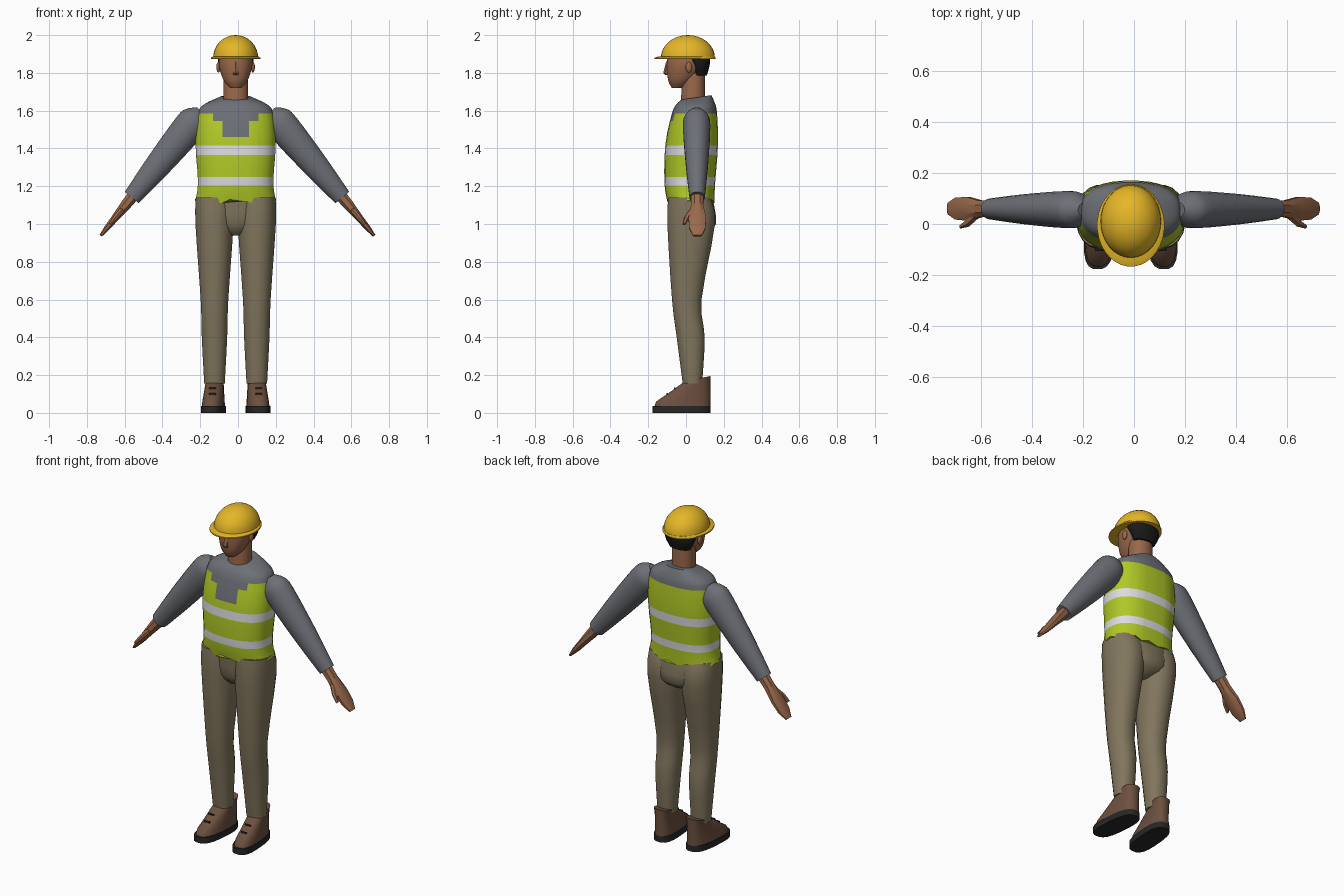
import bpy, bmesh, math
from mathutils import Vector

cube = bpy.data.objects.get("Cube")
if cube:
    bpy.data.objects.remove(cube, do_unlink=True)

CENTRE = -.0125  # centre line of the body
X_AXIS, Y_AXIS, Z_AXIS = Vector((1, 0, 0)), Vector((0, 1, 0)), Vector((0, 0, 1))


def material(name, red, green, blue):
    mat = bpy.data.materials.new(name)
    mat.use_nodes = True
    mat.diffuse_color = (red, green, blue, 1)
    shader = mat.node_tree.nodes["Principled BSDF"]
    shader.inputs["Base Color"].default_value = mat.diffuse_color
    shader.inputs["Roughness"].default_value = .8
    return mat


yellow = material("helmet_yellow", red=.78, green=.47, blue=.02)
lime = material("vest_lime", red=.44, green=.58, blue=.02)
white = material("reflective_white", red=.72, green=.72, blue=.75)
grey = material("shirt_grey", red=.15, green=.16, blue=.18)
tan = material("trouser_tan", red=.22, green=.18, blue=.11)
skin = material("skin_brown", red=.32, green=.14, blue=.07)
brown = material("shoe_brown", red=.15, green=.08, blue=.05)
black = material("sole_black", red=.02, green=.02, blue=.02)
hair_black = material("hair_black", red=.01, green=.01, blue=.01)


def finish(bm, name, *materials, sharp=40):
    """Turn a bmesh into a smooth shaded object."""
    bmesh.ops.recalc_face_normals(bm, faces=bm.faces)
    mesh = bpy.data.meshes.new(name)
    bm.to_mesh(mesh)
    bm.free()
    for mat in materials:
        mesh.materials.append(mat)
    part = bpy.data.objects.new(name, mesh)
    bpy.context.collection.objects.link(part)
    bpy.ops.object.select_all(action='DESELECT')
    part.select_set(True)
    bpy.context.view_layer.objects.active = part
    bpy.ops.object.shade_smooth_by_angle(angle=math.radians(sharp))


def ring(z, wide, front, back, x=CENTRE, tilt=0, turn=0):
    """Level section: centre, half width vector and half depth vector."""
    middle, depth = (front + back) / 2, (back - front) / 2
    return (Vector((x + turn * middle, middle, z)), X_AXIS * wide, Vector((turn, 1, tilt)) * depth)


def smooth_rings(keys, steps):
    """Pass a soft curve through the key sections."""
    rings = []
    for i in range(len(keys) - 1):
        before, after = keys[max(i - 1, 0)], keys[min(i + 2, len(keys) - 1)]
        for step in range(steps):
            t = step / steps
            section = []
            for a, b, c, d in zip(before, keys[i], keys[i + 1], after):
                leave, arrive = (c - a) / 2, (d - b) / 2
                bend = leave * (1 - t) - arrive * t + (c - b) * (2 * t - 1)
                section.append(b.lerp(c, t) + bend * t * (1 - t))
            rings.append(section)
    return rings + [keys[-1]]


def loft(*keys, sides=20, power=2.2, steps=3):
    """Skin superellipse sections and close both ends."""
    bm = bmesh.new()
    loops = []
    for centre, across, along in smooth_rings(keys, steps):
        loop = []
        for i in range(sides):
            angle = math.tau * (i + .5) / sides
            p, q = (math.copysign(abs(w) ** (2 / power), w) for w in (math.cos(angle), math.sin(angle)))
            loop.append(bm.verts.new(centre + across * p + along * q))
        loops.append(loop)
    for low, high in zip(loops, loops[1:]):
        for i in range(sides):
            bm.faces.new((low[i - 1], low[i], high[i], high[i - 1]))
    bm.faces.new(loops[0])
    bm.faces.new(loops[-1])
    return bm


def cut(bm, point, normal, clear=False):
    geometry = bm.verts[:] + bm.edges[:] + bm.faces[:]
    bmesh.ops.bisect_plane(bm, geom=geometry, plane_co=point, plane_no=normal, clear_inner=clear)


def ball(centre, size):
    bm = bmesh.new()
    bmesh.ops.create_uvsphere(bm, u_segments=32, v_segments=16, radius=1)
    bmesh.ops.scale(bm, vec=size, verts=bm.verts)
    bmesh.ops.translate(bm, vec=centre, verts=bm.verts)
    return bm


# Torso: one skin with cut lines between vest, stripes and shirt
HEM, YOKE = 1.12, 1.585
STRIPES = [(1.205, 1.25), (1.365, 1.415)]
NECKLINE = [(1.46, .07), (1.545, .12)]  # lower edge and half width of each step
torso = loft(
    ring(z=HEM, wide=.215, front=-.1, back=.15),
    ring(z=1.22, wide=.2, front=-.115, back=.155),
    ring(z=1.42, wide=.213, front=-.11, back=.17),
    ring(z=YOKE, wide=.2, front=-.075, back=.165),
    ring(z=1.635, wide=.165, front=-.05, back=.155),
    ring(z=1.67, wide=.085, front=-.025, back=.135, tilt=.15), sides=32, power=2.4)
for v in torso.verts:
    if v.co.z < HEM + .01:  # wavy hem
        v.co.z += .012 * math.sin(9 * math.atan2(v.co.y, v.co.x))
for height in [YOKE, *sum(STRIPES, ()), *(low for low, half in NECKLINE)]:
    cut(torso, Z_AXIS * height, Z_AXIS)
for low, half in NECKLINE:
    for edge in (-half, half):
        cut(torso, X_AXIS * (CENTRE + edge), X_AXIS)
for f in torso.faces:
    x, y, z = f.calc_center_median()
    if z > YOKE or y < 0 and any(z > low and abs(x - CENTRE) < half for low, half in NECKLINE):
        f.material_index = 2
    elif any(low < z < high for low, high in STRIPES):
        f.material_index = 1
finish(torso, "vest_and_shirt_torso", lime, white, grey)

# Trouser seat between the legs
finish(loft(
    ring(z=.94, wide=.03, front=-.04, back=.09),
    ring(z=1, wide=.15, front=-.08, back=.16),
    ring(z=1.15, wide=.2, front=-.09, back=.14)), "trouser_seat", tan)

# Neck, head, nose and hair
finish(loft(
    ring(z=1.6, wide=.067, front=-.03, back=.1),
    ring(z=1.8, wide=.065, front=-.02, back=.1)), "neck", skin)
finish(loft(
    ring(z=1.72, wide=.03, front=-.075, back=-.02),
    ring(z=1.76, wide=.064, front=-.095, back=.04),
    ring(z=1.83, wide=.088, front=-.103, back=.105),
    ring(z=1.88, wide=.09, front=-.1, back=.12)), "head", skin)
finish(loft(
    ring(z=1.79, wide=.017, front=-.11, back=-.08),
    ring(z=1.8, wide=.017, front=-.12, back=-.08),
    ring(z=1.86, wide=.008, front=-.105, back=-.08), sides=6, steps=1), "nose", skin)
finish(loft(
    ring(z=1.785, wide=.066, front=.035, back=.11),
    ring(z=1.84, wide=.092, front=.02, back=.126),
    ring(z=1.89, wide=.094, front=-.04, back=.128)), "hair", hair_black)

# Hard hat: half ball over a thin brim
BRIM = 1.88
dome = ball(centre=(CENTRE, .01, BRIM), size=(.119, .143, .12))
cut(dome, Z_AXIS * BRIM, Z_AXIS, clear=True)
finish(dome, "helmet_dome", yellow)
finish(loft(
    ring(z=BRIM - .007, wide=.132, front=-.167, back=.157),
    ring(z=BRIM, wide=.132, front=-.167, back=.157),
    ring(z=BRIM + .008, wide=.12, front=-.145, back=.154), sides=32, power=2, steps=1), "helmet_brim", yellow)

for side, name in ((1, "left"), (-1, "right")):
    finish(ball(centre=(CENTRE + side * .091, .015, 1.83), size=(.011, .017, .028)), name + "_ear", skin)

    # Trouser leg
    hip = CENTRE + side * .112
    finish(loft(
        ring(z=.155, wide=.055, front=-.018, back=.086, x=hip),
        ring(z=.4, wide=.068, front=-.05, back=.1, x=hip),
        ring(z=.6, wide=.074, front=-.075, back=.083, x=hip),
        ring(z=1, wide=.102, front=-.1, back=.155, x=hip),
        ring(z=1.14, wide=.1, front=-.095, back=.13, x=hip)), name + "_trouser_leg", tan)

    # Shoe with sole and laces, toes turned slightly out
    foot = dict(x=CENTRE + side * .116, turn=-.08 * side, back=.13)
    finish(loft(*(ring(z=z, wide=.063, front=-.178, **foot) for z in (0, .036)), power=2.8, steps=1),
           name + "_sole", black)
    upper = [ring(z=z, wide=.063 - .1 * z, front=front, **foot)
             for z, front in ((.03, -.17), (.06, -.16), (.1, -.1), (.165, -.01))]
    ankle = ring(z=.185, wide=.05, front=.03, tilt=.2, **foot)
    finish(loft(*upper, ankle, power=2.5, steps=1), name + "_shoe", brown)
    for row in range(2):
        lace = bmesh.new()
        bmesh.ops.create_cube(lace, size=1)
        bmesh.ops.scale(lace, vec=(.036, .008, .008), verts=lace.verts)
        spot = Vector((foot["x"] + side * .006, -.1 + .04 * row, .1 + .03 * row))
        bmesh.ops.translate(lace, vec=spot, verts=lace.verts)
        finish(lace, f"{name}_lace_{row + 1}", black)

    # Arm: every piece follows one line, from shoulder (t = 0) to cuff (t = 1) and on to the fingers
    reach = side * (1.027 if side > 0 else 1)
    shoulder = Vector((CENTRE + reach * .2, .056, 1.57))
    cuff = Vector((CENTRE + reach * .55, .059, 1.14))
    across = Y_AXIS.cross(cuff - shoulder).normalized()

    def arm(t, thick, broad, forward=0):
        return (shoulder.lerp(cuff, t) - Y_AXIS * forward, across * thick, Y_AXIS * broad)

    sleeve = [arm(t, thick=radius, broad=radius * .85)
              for t, radius in ((-.06, .035), (.02, .075), (.14, .086), (.6, .07), (1, .048))]
    finish(loft(*sleeve, power=2), name + "_sleeve", grey)
    finish(loft(
        arm(t=.95, thick=.034, broad=.036),
        arm(t=1.1, thick=.03, broad=.034),
        arm(t=1.25, thick=.021, broad=.05),
        arm(t=1.38, thick=.016, broad=.046),
        arm(t=1.47, thick=.008, broad=.024), sides=8, steps=1), name + "_hand", skin, sharp=25)
    finish(loft(
        arm(t=1.14, thick=.016, broad=.018, forward=.02),
        arm(t=1.24, thick=.014, broad=.017, forward=.053),
        arm(t=1.33, thick=.008, broad=.008, forward=.07), sides=6, steps=1), name + "_thumb", skin, sharp=25)
